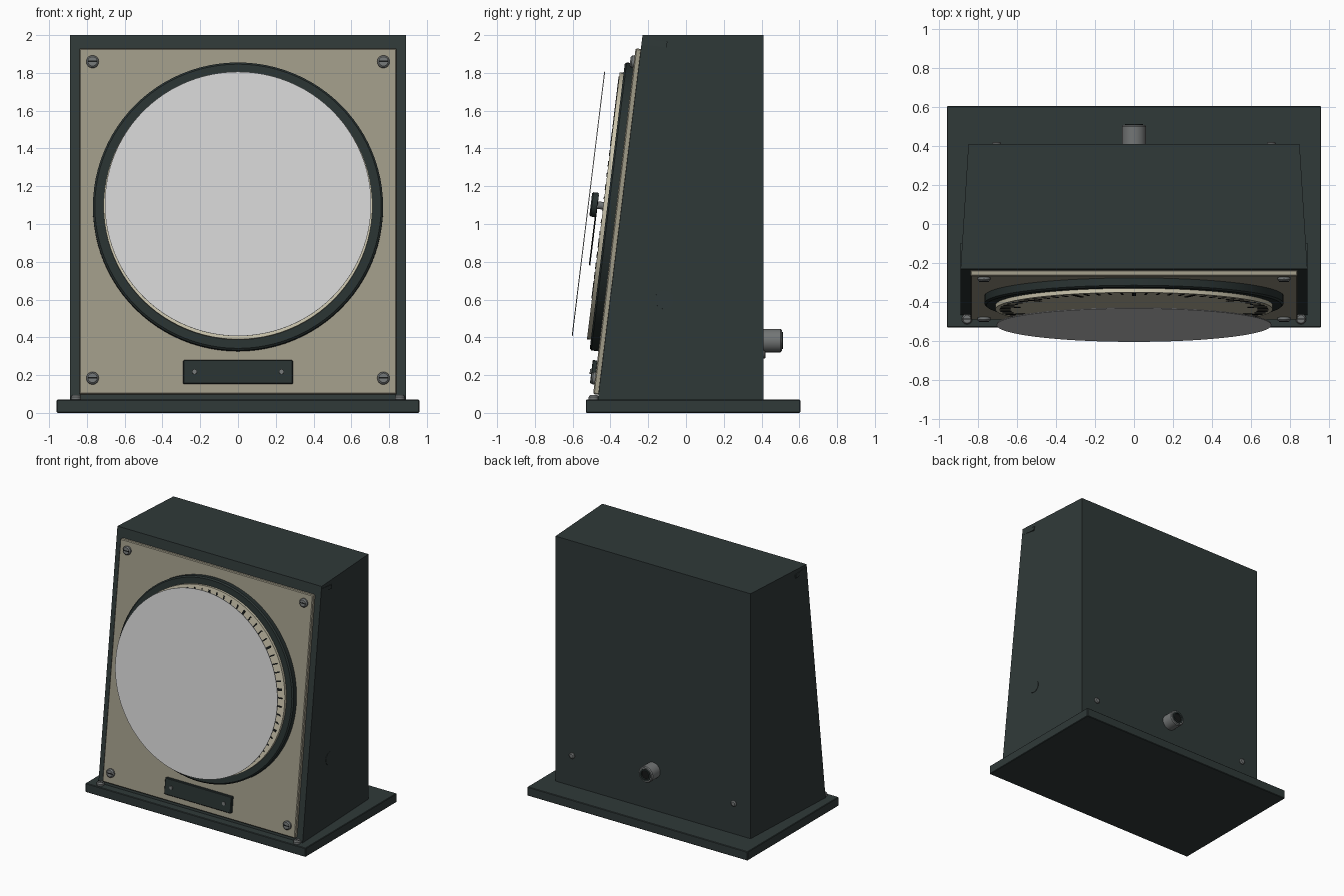
import bpy, bmesh, math
from mathutils import Matrix, Vector

if "Cube" in bpy.data.objects:
    bpy.data.objects.remove(bpy.data.objects["Cube"])

# ---- materials (linear colours) ----
def mat(name, *rgb):
    m = bpy.data.materials.new(name)
    m.diffuse_color = (*rgb, 1)
    m.use_nodes = True
    m.node_tree.nodes["Principled BSDF"].inputs["Base Color"].default_value = m.diffuse_color
    return m

DARK = mat("dark_green_paint", 0.029, 0.041, 0.040)
BEZEL = mat("bezel_paint", 0.022, 0.032, 0.031)
TAN = mat("tan_panel", 0.35, 0.325, 0.245)
CREAM = mat("cream_dial", 0.60, 0.56, 0.42)
GLASS = mat("pale_glass", 0.65, 0.65, 0.65)
STEEL = mat("grey_steel", 0.17, 0.18, 0.18)
BLACK = mat("black", 0.008, 0.009, 0.009)

# ---- helpers ----
# Tilted front frame: local x = across, y = up the slope, z = outwards
A = math.radians(7)
S, C = math.sin(A), math.cos(A)
FRONT = Matrix(((1, 0, 0, 0), (0, S, -C, -0.4756), (0, C, S, 0), (0, 0, 0, 1)))
WORLD = Matrix.Identity(4)
BACK = Matrix.Rotation(-math.pi / 2, 4, 'X')      # local z -> +y

def at(x, y, z=0):
    return Matrix.Translation((x, y, z))

def finish(name, bm, material, m=WORLD):
    bmesh.ops.recalc_face_normals(bm, faces=bm.faces)
    bm.transform(m)
    for f in bm.faces:
        f.smooth = True
    for e in bm.edges:
        e.smooth = e.calc_face_angle(0) < 0.6
    me = bpy.data.meshes.new(name)
    bm.to_mesh(me)
    bm.free()
    me.materials.append(material)
    ob = bpy.data.objects.new(name, me)
    bpy.context.collection.objects.link(ob)
    return ob

def add_box(bm, lo, hi, m=WORLD):
    lo, hi = Vector(lo), Vector(hi)
    bmesh.ops.create_cube(bm, size=1, matrix=m @ Matrix.Translation((lo + hi) / 2)
                          @ Matrix.Diagonal((*(hi - lo), 1)))

def box(name, lo, hi, material, m=WORLD, bevel=0):
    bm = bmesh.new()
    add_box(bm, lo, hi)
    if bevel:
        bmesh.ops.bevel(bm, geom=bm.edges[:], offset=bevel, segments=1, affect='EDGES')
    return finish(name, bm, material, m)

def lathe(name, profile, material, m=WORLD, segs=32, closed=False):
    """Spin an (r, z) profile round local z."""
    bm = bmesh.new()
    vs = [bm.verts.new((r, 0, z)) for r, z in profile]
    es = [bm.edges.new(p) for p in zip(vs, vs[1:])]
    if closed:
        es.append(bm.edges.new((vs[-1], vs[0])))
    bmesh.ops.spin(bm, geom=vs + es, cent=(0, 0, 0), axis=(0, 0, 1),
                   angle=math.tau, steps=segs, use_duplicate=False)
    bmesh.ops.remove_doubles(bm, verts=bm.verts, dist=1e-5)
    return finish(name, bm, material, m)

def disc(name, r, z0, z1, material, m=WORLD, segs=32):
    return lathe(name, [(0, z0), (r, z0), (r, z1), (0, z1)], material, m, segs)

def screw(name, m, r=0.033, h=0.02):
    lathe(name, [(0, -0.005), (r, -0.005), (r, h * 0.6), (r * 0.75, h), (0, h)], STEEL, m, 24)
    box(name + "_slot", (-r * 0.75, -r * 0.12, h - 0.002), (r * 0.75, r * 0.12, h + 0.001), BLACK, m)

# ---- base and housing ----
box("base_plate", (-0.96, -0.53, 0), (0.96, 0.605, 0.07), DARK, bevel=0.004)

bm = bmesh.new()
add_box(bm, (-1, 0, 0.07), (1, 1, 2.0))
for v in bm.verts:                                 # sloped front, tapered sides
    front = v.co.y < 0.5
    v.co.x *= 0.89 if front else 0.85
    v.co.y = -0.4756 + v.co.z * S / C if front else 0.41
finish("housing", bm, DARK)

# thin bar crossing the top of the housing, just proud of its tapered sides
box("top_bar", (-0.89, 1.966, -0.135), (0.89, 1.997, -0.002), DARK, FRONT)

# round plug on the right side only
side = at(0.874, -0.115, 0.6) @ Matrix.Rotation(0.049, 4, 'Z') @ Matrix.Rotation(math.pi / 2, 4, 'Y')
disc("side_plug", 0.05, -0.01, 0.006, DARK, side)

# ---- front panel ----
box("front_panel", (-0.84, 0.097, -0.005), (0.84, 1.941, 0.028), TAN, FRONT, bevel=0.006)
for x in (-0.77, 0.77):
    for v in (0.181, 1.869):
        screw("panel_screw", FRONT @ at(x, v, 0.028))

box("name_plate", (-0.29, 0.15, 0.025), (0.29, 0.276, 0.052), BEZEL, FRONT, bevel=0.004)
for x in (-0.23, 0.23):
    disc("plate_rivet", 0.013, 0.048, 0.06, STEEL, FRONT @ at(x, 0.213), 16)

# ---- gauge ----
DIAL = FRONT @ at(0, 1.093)
lathe("bezel_ring", [(0.67, 0.025), (0.768, 0.025), (0.768, 0.066), (0.758, 0.075), (0.67, 0.075)],
      BEZEL, DIAL, 96, closed=True)
disc("dial_face", 0.712, 0.06, 0.096, CREAM, DIAL, 96)

# scale marks over a 270 degree sweep
bm = bmesh.new()
for i in range(51):
    inner = 0.59 if i % 5 == 0 else 0.635
    w = 0.009 if i % 5 == 0 else 0.005
    turn = Matrix.Rotation(math.radians(135 - 5.4 * i), 4, 'Z')
    add_box(bm, (-w, inner, 0.094), (w, 0.69, 0.099), turn)
finish("scale_marks", bm, BLACK, DIAL)

# needle at rest, lower left, with its hub
bm = bmesh.new()
add_box(bm, (-0.018, -0.06, 0.126), (0.018, 0.45, 0.134))
for v in bm.verts:
    if v.co.y > 0.4:
        v.co.x *= 0.25
finish("needle", bm, BLACK, DIAL @ Matrix.Rotation(math.radians(135), 4, 'Z'))
disc("needle_spindle", 0.02, 0.09, 0.135, STEEL, DIAL, 16)
lathe("needle_hub", [(0, 0.128), (0.065, 0.128), (0.065, 0.156), (0.058, 0.163), (0, 0.163)],
      BEZEL, DIAL)

disc("cover_glass", 0.705, 0.173, 0.178, GLASS, DIAL, 96)

# ---- base screws in front of the housing corners ----
for x in (-0.857, 0.857):
    screw("base_screw", at(x, -0.488, 0.07), r=0.027, h=0.024)

# ---- back: cable socket and screws ----
SOCKET = at(0, 0.41, 0.383) @ BACK
lathe("socket_body", [(0, -0.01), (0.062, -0.01), (0.062, 0.09), (0.056, 0.097), (0.046, 0.097),
                      (0.046, 0.085), (0, 0.085)], STEEL, SOCKET)
lathe("socket_insert", [(0.034, 0.08), (0.046, 0.08), (0.046, 0.104), (0.034, 0.104)],
      BEZEL, SOCKET, closed=True)
disc("socket_core", 0.034, 0.08, 0.092, BLACK, SOCKET)
for x in (-0.705, 0.705):
    lathe("back_screw", [(0, -0.005), (0.023, -0.005), (0.023, 0.006), (0.015, 0.012), (0, 0.012)],
          STEEL, at(x, 0.41, 0.31) @ BACK, 20)
